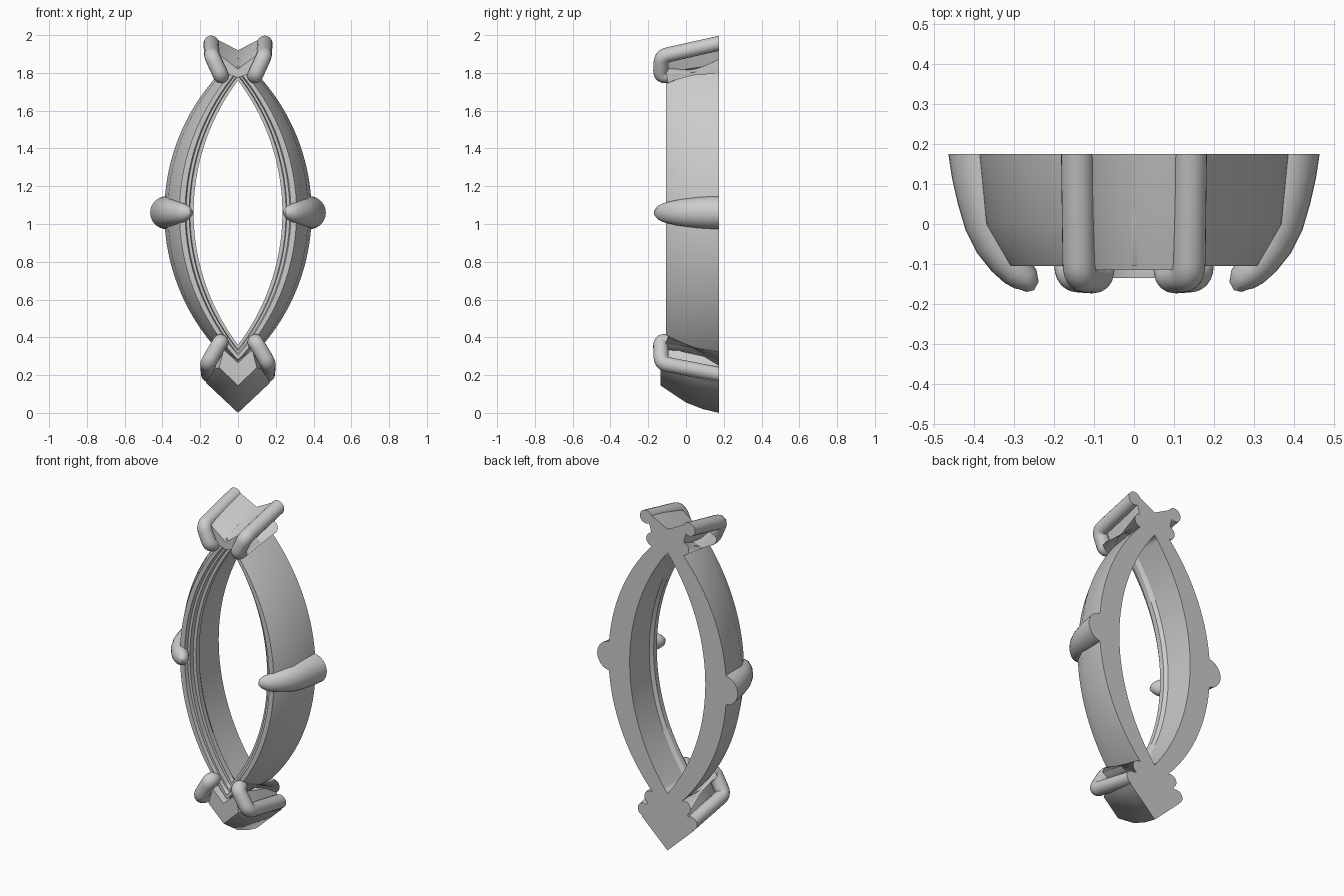
import bpy, bmesh, math
from mathutils import Vector

if "Cube" in bpy.data.objects:
    bpy.data.objects.remove(bpy.data.objects["Cube"])

BACK = 0.175
MID = 1.06


def finish(name, rings, closed_ring=True, caps=True, angle=40):
    """Loft rings of points into a mesh and mirror it across x = 0."""
    bm = bmesh.new()
    vr = [[bm.verts.new(p) for p in r] for r in rings]
    n = len(rings[0])
    for a, b in zip(vr, vr[1:]):
        for i in range(n if closed_ring else n - 1):
            j = (i + 1) % n
            bm.faces.new((a[i], a[j], b[j], b[i]))
    if caps:
        bm.faces.new(vr[0][::-1])
        bm.faces.new(vr[-1])
    bmesh.ops.recalc_face_normals(bm, faces=bm.faces)
    me = bpy.data.meshes.new(name)
    bm.to_mesh(me)
    bm.free()
    ob = bpy.data.objects.new(name, me)
    bpy.context.collection.objects.link(ob)
    mod = ob.modifiers.new("mirror", 'MIRROR')
    mod.use_axis[0] = True
    mod.merge_threshold = 0.0005
    bpy.ops.object.select_all(action='DESELECT')
    ob.select_set(True)
    bpy.context.view_layer.objects.active = ob
    bpy.ops.object.shade_smooth_by_angle(angle=math.radians(angle))
    return ob


def tube(name, pts, radii, normal, sides=20):
    """Elliptic tube on a planar path; radii = (along normal, in plane)."""
    pts = [Vector(p) for p in pts]
    nrm = Vector(normal).normalized()
    rings = []
    for i, p in enumerate(pts):
        t = pts[min(i + 1, len(pts) - 1)] - pts[max(i - 1, 0)]
        if abs(p.y - BACK) < 1e-4:
            t = Vector((0, -1, 0))
        t.normalize()
        b = t.cross(nrm).normalized()
        n = b.cross(t)
        rn, rb = radii[i]
        rings.append([p + n * rn * math.cos(a) + b * rb * math.sin(a)
                      for a in (2 * math.pi * k / sides for k in range(sides))])
    return finish(name, rings)


def rounded(pts, r, steps=6):
    """Round the inner corners of a polyline."""
    pts = [Vector(p) for p in pts]
    out = [pts[0]]
    for a, p, c in zip(pts, pts[1:], pts[2:]):
        s, e = p + (a - p).normalized() * r, p + (c - p).normalized() * r
        for k in range(steps + 1):
            u = k / steps
            out.append(s * (1 - u) ** 2 + p * 2 * u * (1 - u) + e * u * u)
    return out + [pts[-1]]


# Pointed oval band: each section point is (half width, half height, y)
section = [(.39, .83, BACK), (.372, .82, 0), (.31, .78, -.105), (.28, .755, -.105),
           (.274, .745, -.085), (.258, .73, -.085), (.254, .725, -.06),
           (.235, .70, -.06), (.235, .70, -.03), (.25, .72, -.01), (.25, .72, BACK)]


def arc_point(w, h, y, t):
    r = (h * h + w * w) / (2 * w)
    return (max(0, w - r + math.sqrt(r * r - (h * t) ** 2)), y, MID + h * t)


N = 48
finish("band", [[arc_point(*s, -1 + 2 * k / N) for s in section]
                for k in range(N + 1)], caps=False, angle=25)

# Wire loop prongs at both pointed ends
loops = {
    "top_loop_prong": [(.142, BACK, 1.957), (.138, -.13, 1.888),
                       (.088, -.135, 1.780), (.10, BACK, 1.832)],
    "bottom_loop_prong": [(.155, BACK, .203), (.160, -.13, .262),
                          (.088, -.135, .385), (.112, BACK, .285)],
}
for name, p in loops.items():
    path = rounded(p, .035)
    side = Vector(p[2]) - Vector(p[1])
    normal = side.cross(Vector((0, 1, 0)))
    tube(name, path, [(.041, .040)] * len(path), normal)

# Tapered claw on each side
claw = [  # x, y, radius in z, radius in plane
    (.375, .175, .088, .090), (.372, .12, .086, .084), (.366, .06, .082, .076),
    (.358, 0, .075, .066), (.342, -.05, .067, .056), (.318, -.09, .058, .048),
    (.293, -.118, .050, .043), (.272, -.138, .040, .036),
    (.263, -.154, .028, .026), (.260, -.168, .010, .010)]
tube("side_claw", [(x, y, MID) for x, y, _, _ in claw],
     [(a, b) for _, _, a, b in claw], (0, 0, 1), 28)


def end_block(name, sections):
    """Half chevron block: (y, [(x, z), ...]) sections, mirrored."""
    ob = finish(name, [[(x, y, z) for x, z in pts] for y, pts in sections],
                closed_ring=False, caps=True, angle=25)
    return ob


# V-shaped block under the lower point
end_block("bottom_point_block", [
    (-.135, [(0, .145), (.10, .24), (.075, .335), (0, .265)]),
    (-.09, [(0, .115), (.125, .23), (.085, .345), (0, .275)]),
    (0, [(0, .055), (.150, .20), (.105, .32), (0, .30)]),
    (.09, [(0, .02), (.163, .175), (.115, .30), (0, .32)]),
    (BACK, [(0, 0), (.170, .160), (.118, .285), (0, .335)])])

# Valley-shaped wings over the upper point
end_block("top_point_wings", [
    (-.115, [(0, 1.775), (.075, 1.80), (.125, 1.915), (0, 1.82)]),
    (0, [(0, 1.785), (.09, 1.82), (.132, 1.95), (0, 1.87)]),
    (BACK, [(0, 1.79), (.10, 1.845), (.140, 1.992), (0, 1.92)])])
